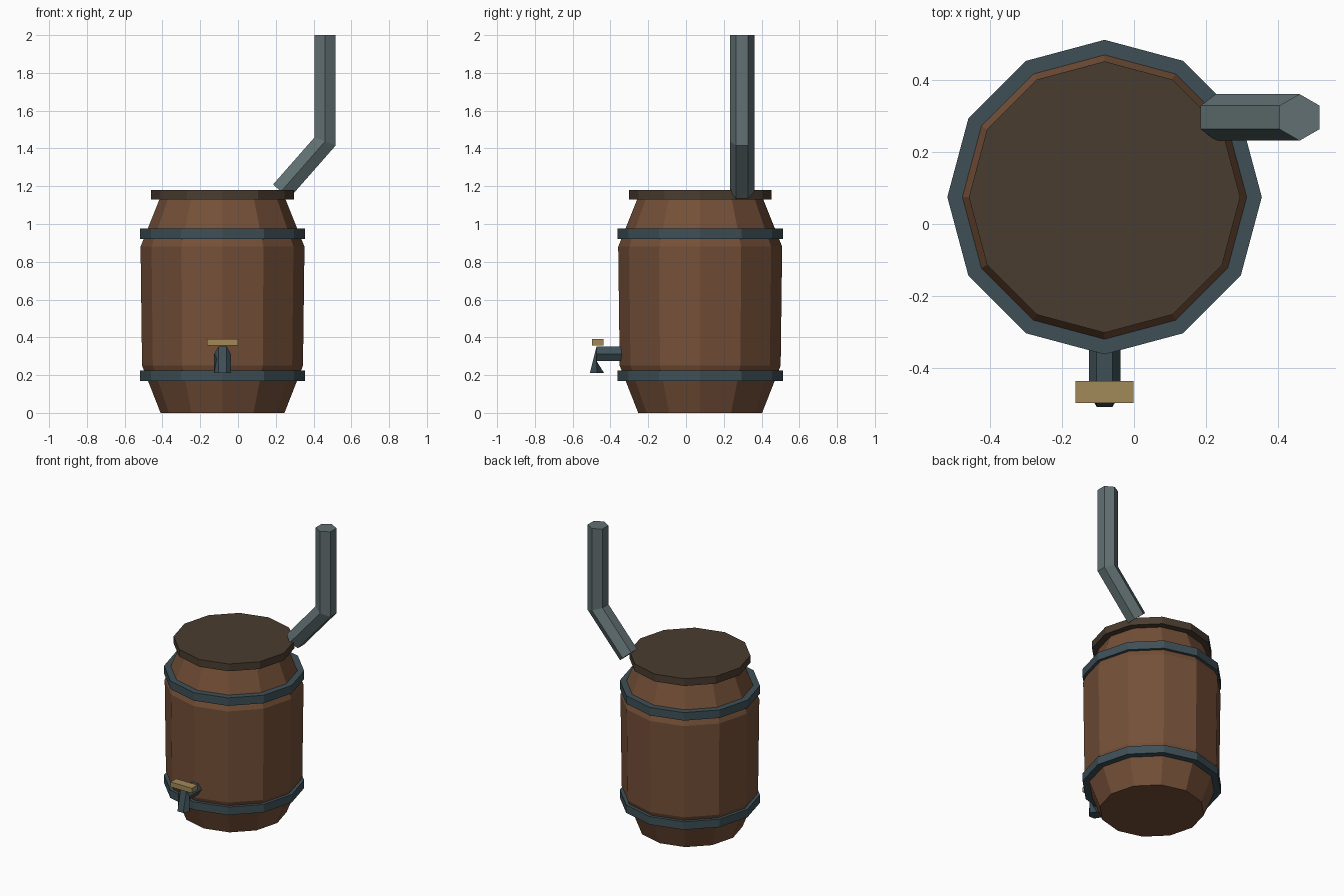
import bpy, bmesh, math
from mathutils import Vector

if "Cube" in bpy.data.objects:
    bpy.data.objects.remove(bpy.data.objects["Cube"])

CX, CY = -0.082, 0.075   # barrel axis


def material(name, srgb):
    lin = [((c / 255 + 0.055) / 1.055) ** 2.4 for c in srgb]
    m = bpy.data.materials.new(name)
    m.diffuse_color = (*lin, 1)
    m.use_nodes = True
    m.node_tree.nodes["Principled BSDF"].inputs["Base Color"].default_value = m.diffuse_color
    return m


wood = material("barrel wood", (117, 80, 56))
lid_wood = material("lid wood", (74, 60, 47))
iron = material("dark iron", (62, 80, 87))
tin = material("grey tin", (97, 112, 114))
brass = material("brass", (162, 138, 88))


def ring(centre, u, v, n, a0=0.0):
    """n points around centre in the plane of vectors u and v."""
    c, u, v = Vector(centre), Vector(u), Vector(v)
    angles = [a0 + math.tau * i / n for i in range(n)]
    return [c + u * math.cos(a) + v * math.sin(a) for a in angles]


def loft(name, rings, mat, closed=False):
    """Skin a row of rings, then cap the ends or join last to first."""
    bm = bmesh.new()
    rows = [[bm.verts.new(p) for p in r] for r in rings]
    n = len(rows[0])
    pairs = list(zip(rows, rows[1:]))
    if closed:
        pairs.append((rows[-1], rows[0]))
    else:
        bm.faces.new(rows[0])
        bm.faces.new(rows[-1])
    for a, b in pairs:
        for i in range(n):
            j = (i + 1) % n
            bm.faces.new((a[i], a[j], b[j], b[i]))
    bmesh.ops.recalc_face_normals(bm, faces=bm.faces)
    me = bpy.data.meshes.new(name)
    bm.to_mesh(me)
    bm.free()
    me.materials.append(mat)
    ob = bpy.data.objects.new(name, me)
    bpy.context.collection.objects.link(ob)
    return ob


def lathe(name, profile, mat, closed=False):
    """Twelve-sided turning about the barrel axis from (radius, z) points."""
    return loft(name, [ring((CX, CY, z), (r, 0, 0), (0, r, 0), 12)
                       for r, z in profile], mat, closed)


# Barrel body, lid and the two hoops
lathe("barrel", [(0.328, 0), (0.426, 0.25), (0.434, 0.88), (0.33, 1.14)], wood)
lathe("lid", [(0.378, 1.13), (0.378, 1.18)], lid_wood)
for name, z in (("lower_hoop", 0.17), ("upper_hoop", 0.92)):
    lathe(name, [(0.438, z), (0.438, z + 0.055),
                 (0.38, z + 0.055), (0.38, z)], iron, closed=True)

# Bent hexagonal downpipe, mitred at the elbow
PY, R = 0.297, 0.065
H = R * math.cos(math.pi / 6)
start, bend, top = (Vector(p) for p in
                    ((0.228, PY, 1.172), (0.461, PY, 1.437), (0.461, PY, 2.0)))
d = (bend - start).normalized()
side = Vector((d.z, 0, -d.x))
mitre = (side + Vector((1, 0, 0))).normalized()
mitre /= mitre.x                      # keeps the pipe width through the bend
loft("downpipe", [ring(c, (0, R, 0), u * R, 6) for c, u in
                  ((start, side), (bend, mitre), (top, Vector((1, 0, 0))))], tin)

# Tap: hexagonal stem running forward, then a spout turned down
T = 0.044
loft("tap", [
    ring((CX, -0.30, 0.313), (T, 0, 0), (0, 0, T), 6),
    ring((CX, -0.474, 0.313), (T, 0, 0), (0, 0, T), 6),
    ring((CX, -0.471, 0.21), (T, 0, 0), (0, -T, 0), 6),
], iron)

# Tap handle: a plain bar above the spout
bpy.ops.mesh.primitive_cube_add(size=1, location=(CX, -0.468, 0.374))
handle = bpy.context.object
handle.name = "tap_handle"
handle.scale = (0.162, 0.06, 0.034)
handle.data.materials.append(brass)
